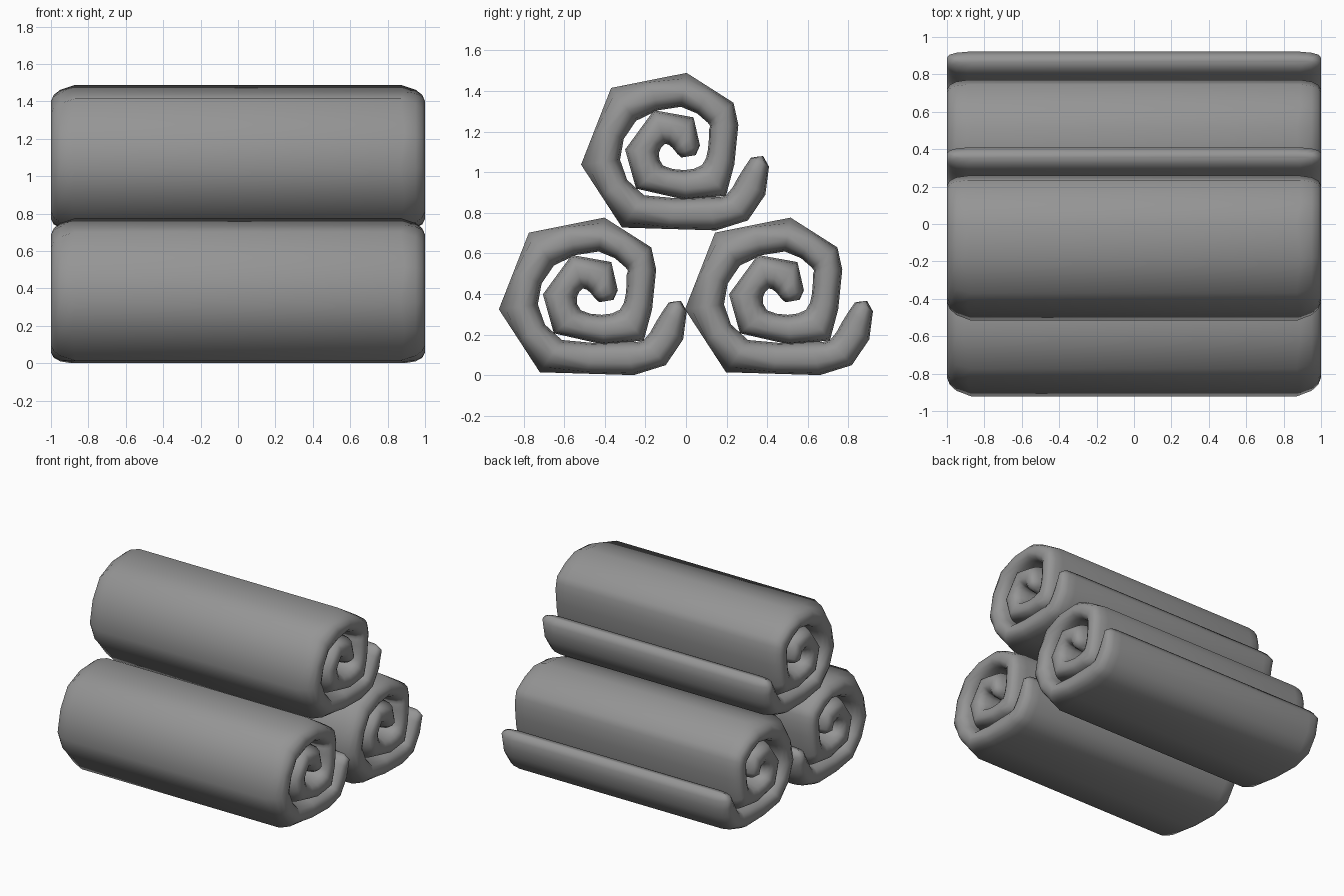
import bpy, bmesh
from mathutils import Vector

if "Cube" in bpy.data.objects:
    bpy.data.objects.remove(bpy.data.objects["Cube"])

# Spiral section of one roll: (outer y, outer z, inner y, inner z), outside tip to core
SPIRAL = [
    (.380, 1.079, .350, 1.076), (.409, 1.027, .320, 1.071), (.391, .889, .256, .973),
    (.305, .762, .197, .885), (.148, .713, .099, .880), (-.315, .727, -.207, .886),
    (-.517, 1.037, -.325, 1.061), (-.369, 1.415, -.246, 1.253), (.003, 1.489, -.025, 1.322),
    (.234, 1.342, .108, 1.243), (.258, 1.233, .113, 1.209), (.238, 1.037, .108, 1.111),
    (.197, .884, .079, 1.035), (0, .863, -.010, 1.010), (-.246, .919, -.113, 1.032),
    (-.300, 1.111, -.133, 1.096), (-.158, 1.305, -.103, 1.140), (.037, 1.270, -.067, 1.120),
    (.069, 1.131, -.044, 1.091), (.048, 1.084, -.022, 1.072),
]
PEAKS = (5, 6, 7, 8)  # wide outer corners, rounded off more at the roll ends

# Rounded cross-section of the towel sheet: (x, fraction of half thickness)
OUT = [(.89, 1), (.95, .88), (.985, .65), (1, .3)]
OUT_PEAK = [(.87, 1), (.95, .68), (.985, .35), (1, -.05)]
IN = [(1, -.3), (.985, -.65), (.95, -.88), (.89, -1)]

towel = bpy.data.materials.new("dark_grey_towel")
towel.diffuse_color = (.3, .3, .3, 1)
towel.use_nodes = True
towel.node_tree.nodes["Principled BSDF"].inputs["Base Color"].default_value = towel.diffuse_color


def sections():
    """Spiral sections plus in-between ones whose inner side is curved."""
    pts = [(Vector((0, a, b)), Vector((0, c, d))) for a, b, c, d in SPIRAL]
    last = len(pts) - 1
    for i, (outer, inner) in enumerate(pts):
        yield outer, inner, OUT_PEAK if i in PEAKS else OUT
        if 0 < i < last - 1:
            q = [pts[i + k][1] for k in (-1, 0, 1, 2)]
            curved = (9 * (q[1] + q[2]) - q[0] - q[3]) / 16
            yield (outer + pts[i + 1][0]) / 2, curved, OUT


def rolled_towel(name, dy, dz):
    bm = bmesh.new()
    rings = []
    secs = list(sections())
    shift = Vector((0, dy, dz))
    for i, (outer, inner, out) in enumerate(secs):
        mid, half = (outer + inner) / 2 + shift, (outer - inner) / 2
        sx = .96 if i in (0, len(secs) - 1) else 1
        loop = out + IN
        loop = loop + [(-x, t) for x, t in reversed(loop)]
        rings.append([bm.verts.new(mid + half * t + Vector((x * sx, 0, 0))) for x, t in loop])
    n = len(rings[0])
    for a, b in zip(rings, rings[1:]):
        for j in range(n):
            k = (j + 1) % n
            bm.faces.new((a[j], a[k], b[k], b[j]))
    # Close both edges of the sheet
    bm.faces.new(rings[0])
    bm.faces.new(rings[-1])
    bmesh.ops.recalc_face_normals(bm, faces=bm.faces)
    mesh = bpy.data.meshes.new(name)
    bm.to_mesh(mesh)
    bm.free()
    mesh.materials.append(towel)
    obj = bpy.data.objects.new(name, mesh)
    bpy.context.collection.objects.link(obj)
    bpy.ops.object.select_all(action='DESELECT')
    obj.select_set(True)
    bpy.context.view_layer.objects.active = obj
    bpy.ops.object.shade_smooth_by_angle(angle=1.2)


# Pyramid of three rolls
rolled_towel("towel_top", 0, 0)
rolled_towel("towel_bottom_front", -.405, -.713)
rolled_towel("towel_bottom_back", .512, -.713)
